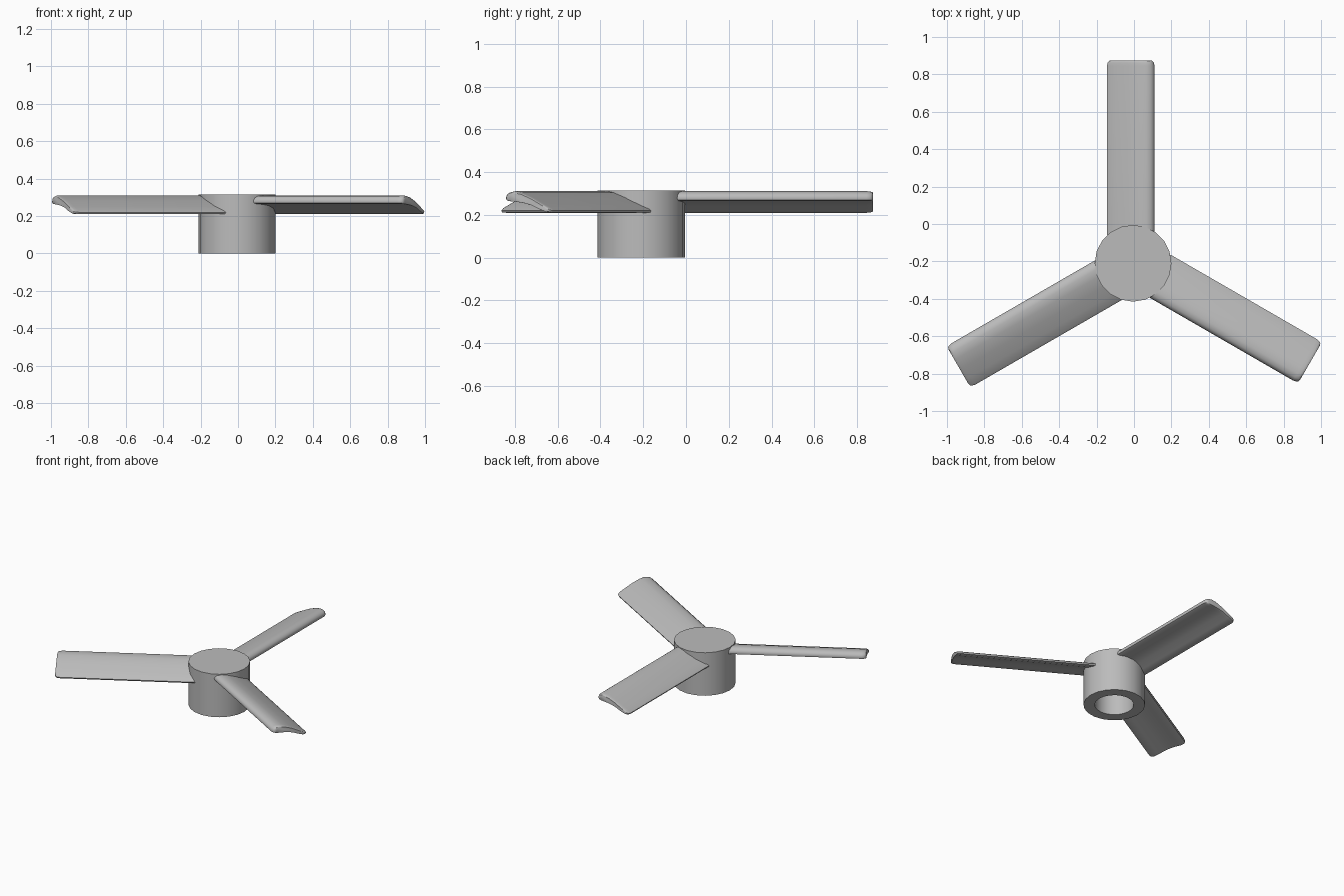
import bpy, bmesh, math
from mathutils import Matrix, Vector

cube = bpy.data.objects.get("Cube")
if cube:
    bpy.data.objects.remove(cube, do_unlink=True)

CENTRE = Vector((-0.005, -0.21, 0))
SIDES = 20

# Single plain grey
grey = bpy.data.materials.new("plain_grey")
grey.use_nodes = True
grey.diffuse_color = (0.5, 0.5, 0.5, 1)
grey.node_tree.nodes["Principled BSDF"].inputs["Base Color"].default_value = grey.diffuse_color


def finish(name, bm, angle):
    bmesh.ops.recalc_face_normals(bm, faces=bm.faces)
    mesh = bpy.data.meshes.new(name)
    bm.to_mesh(mesh)
    bm.free()
    mesh.materials.append(grey)
    obj = bpy.data.objects.new(name, mesh)
    bpy.context.collection.objects.link(obj)
    obj.location = CENTRE
    bpy.ops.object.select_all(action='DESELECT')
    obj.select_set(True)
    bpy.context.view_layer.objects.active = obj
    bpy.ops.object.shade_smooth_by_angle(angle=math.radians(angle))
    return obj


def loft(bm, loops):
    """Skin a row of closed loops and cap both ends."""
    rings = [[bm.verts.new(p) for p in loop] for loop in loops]
    for a, b in zip(rings, rings[1:]):
        for i in range(len(a)):
            j = (i + 1) % len(a)
            bm.faces.new((a[i], a[j], b[j], b[i]))
    bm.faces.new(rings[0])
    bm.faces.new(rings[-1])


# Hub: closed top, blind bore opening downward
def circle(r, z):
    return [(r * math.cos(math.tau * i / SIDES), r * math.sin(math.tau * i / SIDES), z)
            for i in range(SIDES)]


bm = bmesh.new()
loft(bm, [circle(0.205, 0.315), circle(0.205, 0), circle(0.13, 0), circle(0.13, 0.24)])
finish("hub", bm, 30)

# Blade section: raised rounded leading edge, thin trailing edge, hollow underside
section = [(0.115, 0.28), (0.109, 0.295), (0.095, 0.306), (0.07, 0.311),
           (0.03, 0.304), (-0.03, 0.281), (-0.09, 0.25), (-0.13, 0.229),
           (-0.14, 0.22), (-0.136, 0.211), (-0.12, 0.21), (-0.085, 0.222),
           (-0.04, 0.242), (0.01, 0.255), (0.06, 0.262), (0.1, 0.265), (0.112, 0.27)]
# Distance along the blade, and shrink that rounds the tip
stations = [(0.15, 1), (1.055, 1), (1.072, 0.97), (1.082, 0.91), (1.085, 0.82)]
MID_X, MID_Z = -0.012, 0.26

for name, turn in (("rear_blade", 0), ("right_blade", 120), ("left_blade", 240)):
    bm = bmesh.new()
    loft(bm, [[(MID_X + (x - MID_X) * s, y, MID_Z + (z - MID_Z) * s) for x, z in section]
              for y, s in stations])
    bmesh.ops.rotate(bm, verts=bm.verts, cent=(0, 0, 0),
                     matrix=Matrix.Rotation(math.radians(turn), 3, 'Z'))
    finish(name, bm, 40)
